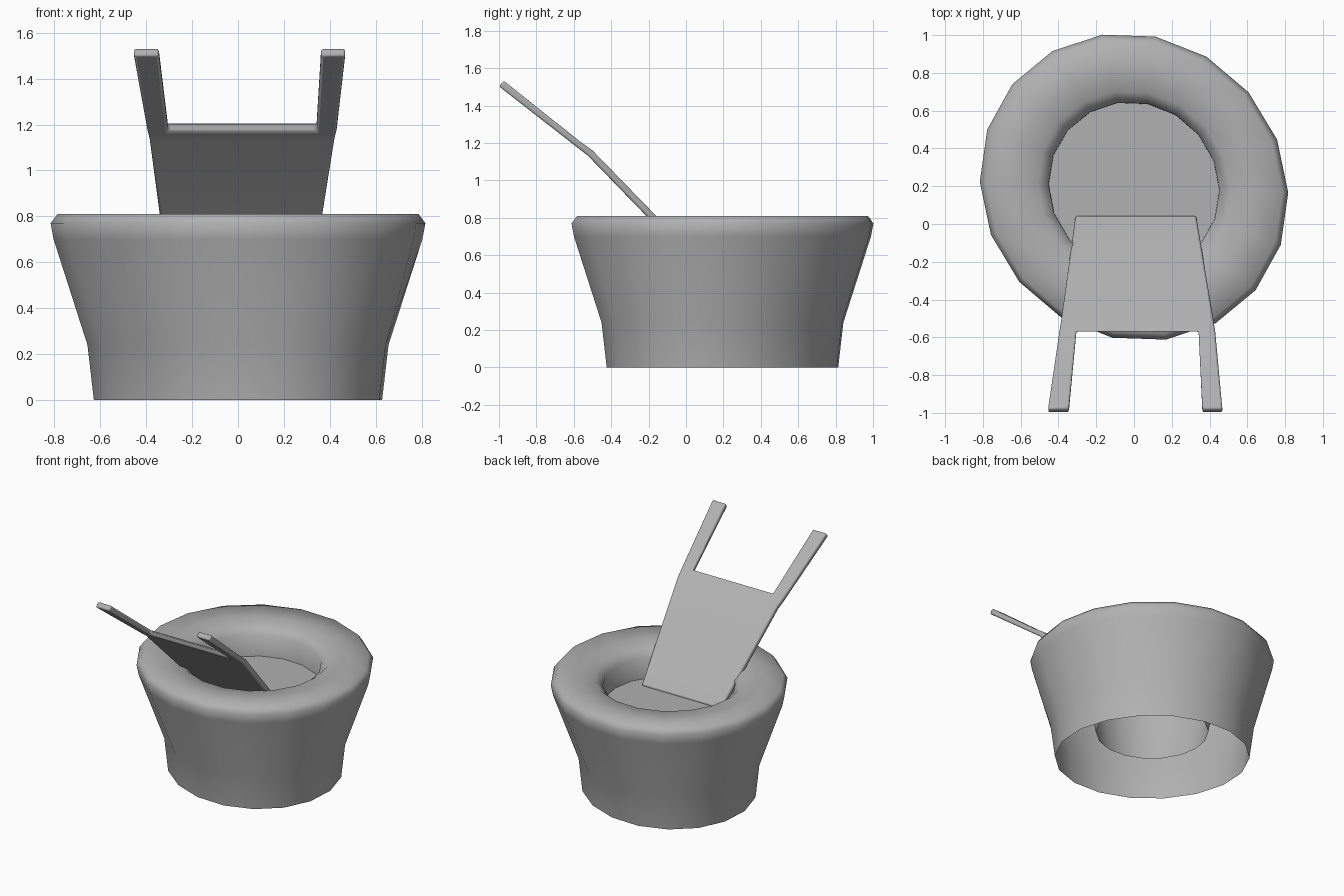
import bpy, bmesh
from math import cos, sin, radians, tau

if "Cube" in bpy.data.objects:
    bpy.data.objects.remove(bpy.data.objects["Cube"])

SIDES = 18
CENTRE_Y = 0.195
START = radians(-2)

grey = bpy.data.materials.new("dark_grey")
grey.diffuse_color = (0.44, 0.44, 0.44, 1)
grey.use_nodes = True
grey.node_tree.nodes["Principled BSDF"].inputs["Base Color"].default_value = grey.diffuse_color


def finish(name, bm, angle):
    mesh = bpy.data.meshes.new(name)
    bm.to_mesh(mesh)
    bm.free()
    mesh.materials.append(grey)
    ob = bpy.data.objects.new(name, mesh)
    bpy.context.collection.objects.link(ob)
    bpy.ops.object.select_all(action='DESELECT')
    ob.select_set(True)
    bpy.context.view_layer.objects.active = ob
    bpy.ops.object.shade_smooth_by_angle(angle=radians(angle))
    return ob


# Slightly skewed ring: each section leans into an oval along one diagonal
def ring(bm, r, z, skew):
    verts = []
    for i in range(SIDES):
        a = START + tau * i / SIDES
        x, y = r * cos(a), r * sin(a)
        verts.append(bm.verts.new((x - skew * y, CENTRE_Y + y, z)))
    return verts


def lathe(name, profile):
    bm = bmesh.new()
    rings = [ring(bm, *p) for p in profile]
    for a, b in zip(rings, rings[1:]):
        for i in range(SIDES):
            j = (i + 1) % SIDES
            bm.faces.new((a[i], a[j], b[j], b[i]))
    return finish(name, bm, 75)


# Tub: flared outer wall, rounded rim, inner sleeve, open underneath
lathe("tub", [(0.625, 0, 0.155), (0.653, 0.24, 0.155), (0.802, 0.70, 0.075),
              (0.815, 0.77, 0.07), (0.785, 0.81, 0.07), (0.62, 0.81, 0.07),
              (0.51, 0.797, 0.06), (0.452, 0.75, 0.05),
              (0.45, 0.595, 0.05), (0.38, 0.20, 0.05)])

# Floor disc inside the tub
bm = bmesh.new()
bm.faces.new(ring(bm, 0.45, 0.595, 0.05))
finish("tub_floor", bm, 30)

# Leaning board with two handles: (y, z) of the top and underside, x positions
rows = [((0.045, 0.60), (0.02, 0.57), (-0.31, -0.24, 0.26, 0.33)),
        ((-0.50, 1.16), (-0.525, 1.132), (-0.385, -0.30, 0.335, 0.42)),
        ((-0.57, 1.21), (-0.57, 1.167), (-0.395, -0.305, 0.342, 0.43)),
        ((-0.975, 1.533), (-1.0, 1.502), (-0.455, -0.345, 0.362, 0.468))]
bm = bmesh.new()
top = [[bm.verts.new((x, *t)) for x in xs] for t, u, xs in rows]
under = [[bm.verts.new((x, *u)) for x in xs] for t, u, xs in rows]
for r in range(3):
    for c in range(3):
        if r == 2 and c == 1:      # gap between the handles
            continue
        for g in (top, under):
            bm.faces.new((g[r][c], g[r + 1][c], g[r + 1][c + 1], g[r][c + 1]))
# Edge walls around the outline
outline = [(0, 0), (1, 0), (2, 0), (3, 0), (3, 1), (2, 1), (2, 2), (3, 2),
           (3, 3), (2, 3), (1, 3), (0, 3), (0, 2), (0, 1)]
for (r, c), (s, d) in zip(outline, outline[1:] + outline[:1]):
    bm.faces.new((top[r][c], top[s][d], under[s][d], under[r][c]))
bmesh.ops.recalc_face_normals(bm, faces=bm.faces)
board = finish("leaning_board", bm, 40)

# Softened edges
bevel = board.modifiers.new("soft_edges", 'BEVEL')
bevel.width = 0.01
bevel.segments = 2
bevel.limit_method = 'ANGLE'
bevel.angle_limit = radians(50)
bpy.ops.object.modifier_apply(modifier=bevel.name)
bpy.ops.object.shade_smooth_by_angle(angle=radians(60))
